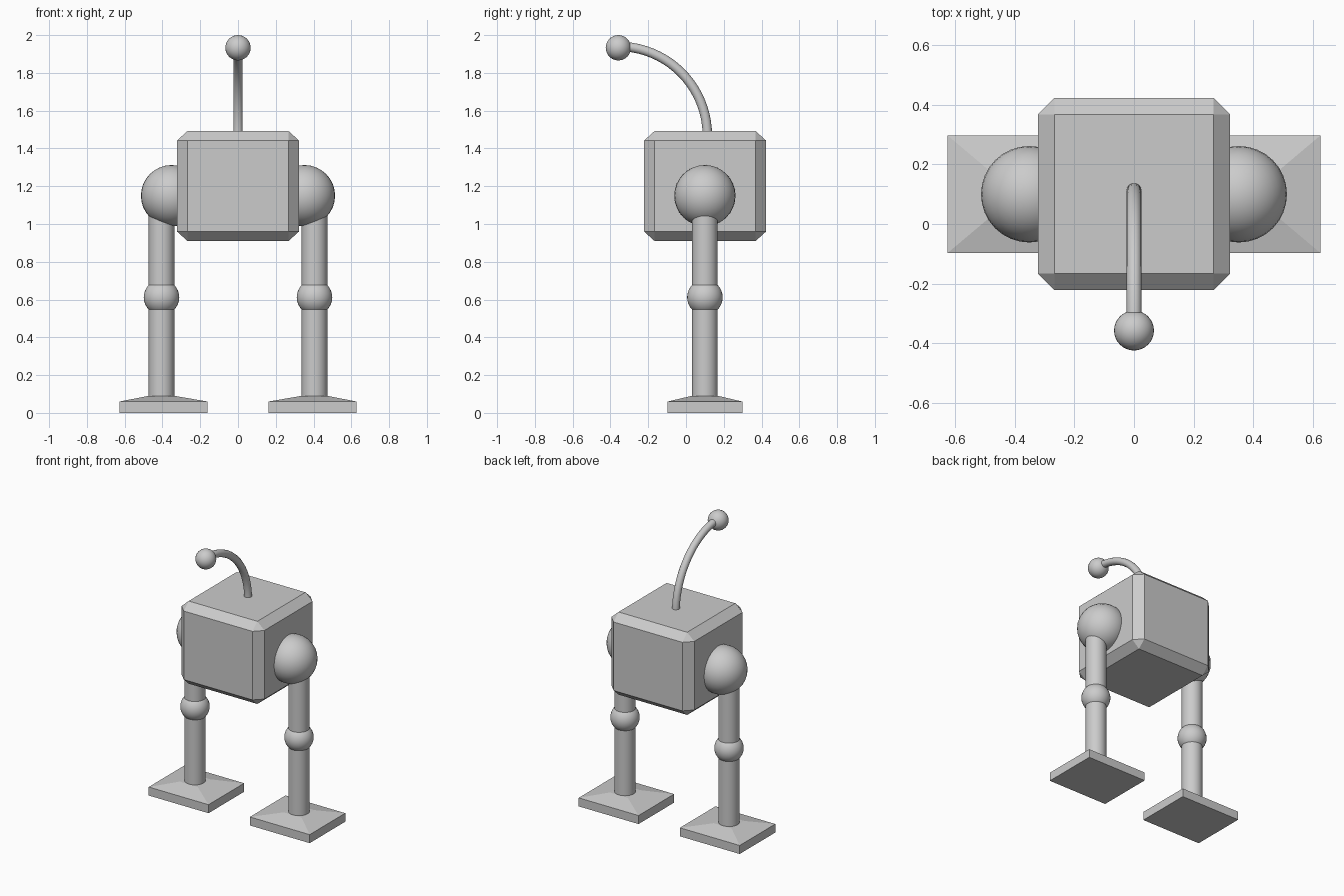
import bpy, bmesh, math
from mathutils import Matrix

if "Cube" in bpy.data.objects:
    bpy.data.objects.remove(bpy.data.objects["Cube"])

grey = bpy.data.materials.new("plain grey")
grey.diffuse_color = (0.6, 0.6, 0.6, 1)
grey.use_nodes = True
grey.node_tree.nodes["Principled BSDF"].inputs["Base Color"].default_value = grey.diffuse_color
Y = 0.1  # depth of the body and leg axis


def finish(name, bm, smooth=False):
    bmesh.ops.recalc_face_normals(bm, faces=bm.faces)
    mesh = bpy.data.meshes.new(name)
    bm.to_mesh(mesh)
    bm.free()
    mesh.materials.append(grey)
    ob = bpy.data.objects.new(name, mesh)
    bpy.context.collection.objects.link(ob)
    if smooth:
        bpy.ops.object.select_all(action='DESELECT')
        bpy.context.view_layer.objects.active = ob
        ob.select_set(True)
        bpy.ops.object.shade_smooth_by_angle(angle=math.radians(35))
    return ob


def ball(name, loc, r):
    bm = bmesh.new()
    bmesh.ops.create_uvsphere(bm, u_segments=32, v_segments=16, radius=r,
                              matrix=Matrix.Translation(loc))
    return finish(name, bm, True)


def post(name, x, y, z0, z1, r):
    bm = bmesh.new()
    bmesh.ops.create_cone(bm, cap_ends=True, segments=32, radius1=r, radius2=r, depth=z1 - z0,
                          matrix=Matrix.Translation((x, y, (z0 + z1) / 2)))
    return finish(name, bm, True)


# Body: chamfered cube, slightly squashed in height
bm = bmesh.new()
bmesh.ops.create_cube(bm, size=0.645)
bmesh.ops.bevel(bm, geom=bm.edges[:], offset=0.055, segments=1, affect='EDGES')
bmesh.ops.scale(bm, vec=(1, 1, 0.582 / 0.645), verts=bm.verts)
bmesh.ops.translate(bm, vec=(0, 0.101, 1.201), verts=bm.verts)
finish("body", bm)

# Legs: hip ball, post, knee ball and foot on each side
for side, s in (("left", -1), ("right", 1)):
    ball(side + "_hip", (s * 0.352, Y, 1.15), 0.162)
    post(side + "_leg", s * 0.405, Y, 0.03, 1.15, 0.068)
    ball(side + "_knee", (s * 0.405, Y, 0.612), 0.094)

    # Foot: slab with a shallow pyramid top rising to the leg
    bm = bmesh.new()
    rings = []
    for cx, hx, hy, z in ((0.394, 0.233, 0.198, 0), (0.394, 0.233, 0.198, 0.06),
                          (0.405, 0.07, 0.07, 0.09)):
        rings.append([bm.verts.new((s * cx + a * hx, Y + b * hy, z))
                      for a, b in ((-1, -1), (1, -1), (1, 1), (-1, 1))])
    bm.faces.new(rings[0])
    bm.faces.new(rings[-1])
    for lo, hi in zip(rings, rings[1:]):
        for i in range(4):
            j = (i + 1) % 4
            bm.faces.new((lo[i], lo[j], hi[j], hi[i]))
    finish(side + "_foot", bm)

# Antenna: tube swept along a quarter circle towards the front
R, r, steps, sides = 0.472, 0.025, 20, 16
cy, cz = -0.359, 1.468
bm = bmesh.new()
rings = []
for k in range(steps + 1):
    t = math.pi / 2 * k / steps
    ring = []
    for i in range(sides):
        a = 2 * math.pi * i / sides
        d = R + r * math.cos(a)
        ring.append(bm.verts.new((r * math.sin(a), cy + d * math.cos(t), cz + d * math.sin(t))))
    rings.append(ring)
for lo, hi in zip(rings, rings[1:]):
    for i in range(sides):
        j = (i + 1) % sides
        bm.faces.new((lo[i], lo[j], hi[j], hi[i]))
bm.faces.new(rings[0])
bm.faces.new(rings[-1])
finish("antenna", bm, True)
ball("antenna_tip", (0, -0.358, 1.933), 0.067)
